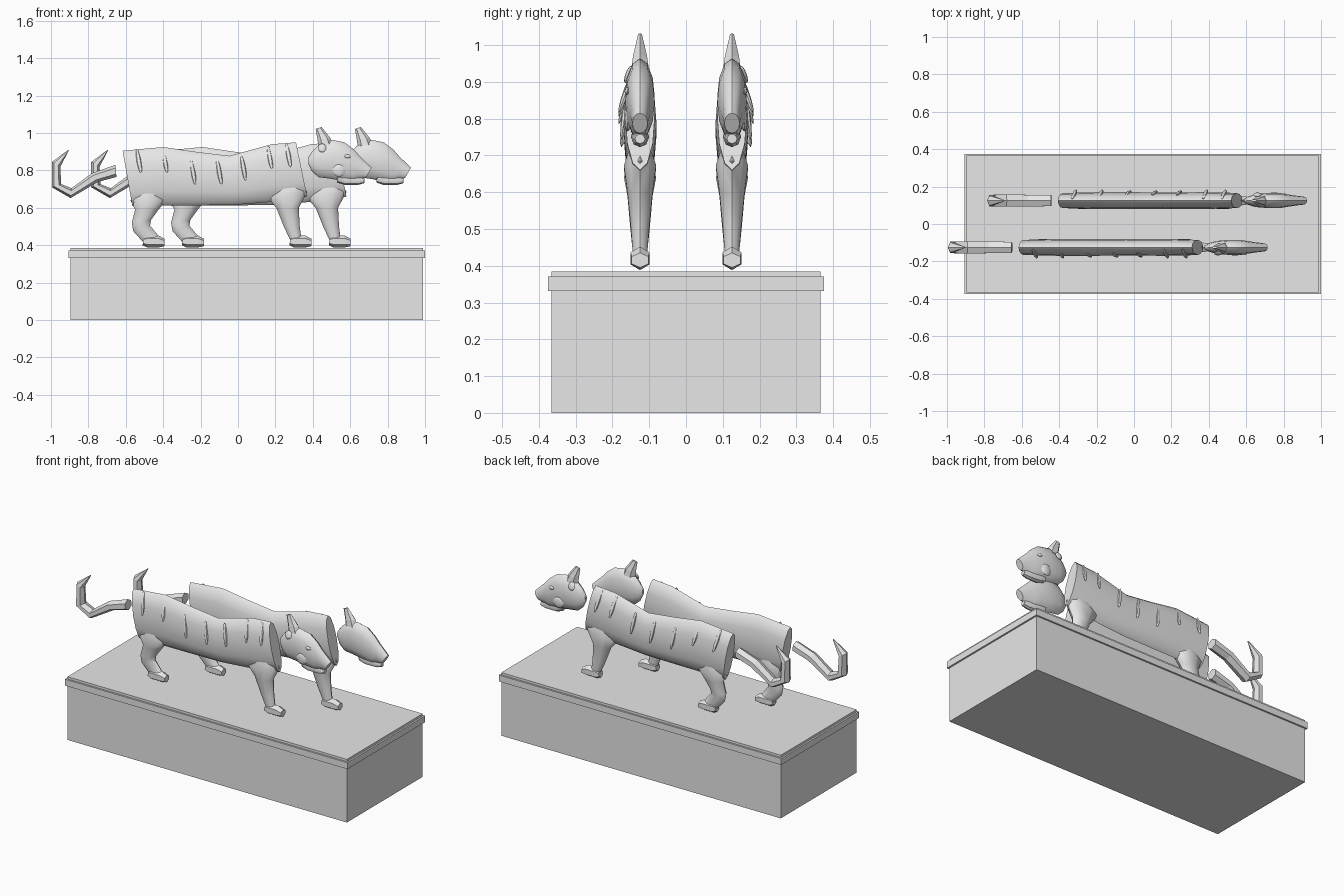
import bpy
import bmesh
from math import sin, cos, pi, radians
from mathutils import Matrix, Vector

cube = bpy.data.objects.get("Cube")
if cube:
    bpy.data.objects.remove(cube, do_unlink=True)

stone = bpy.data.materials.new("pale grey stone")
stone.use_nodes = True
stone.diffuse_color = (0.8, 0.8, 0.8, 1)
stone.node_tree.nodes["Principled BSDF"].inputs["Base Color"].default_value = (0.8, 0.8, 0.8, 1)


def finish(name, bm, smooth=None):
    bmesh.ops.recalc_face_normals(bm, faces=bm.faces)
    mesh = bpy.data.meshes.new(name)
    bm.to_mesh(mesh)
    bm.free()
    mesh.materials.append(stone)
    obj = bpy.data.objects.new(name, mesh)
    bpy.context.collection.objects.link(obj)
    if smooth:
        bpy.ops.object.select_all(action="DESELECT")
        obj.select_set(True)
        bpy.context.view_layer.objects.active = obj
        bpy.ops.object.shade_smooth_by_angle(angle=radians(smooth))
    return obj


def box(name, x0, x1, y, z0, z1):
    bm = bmesh.new()
    size = Matrix.Diagonal((x1 - x0, 2 * y, z1 - z0, 1))
    centre = Matrix.Translation(((x0 + x1) / 2, 0, (z0 + z1) / 2))
    bmesh.ops.create_cube(bm, size=1, matrix=centre @ size)
    finish(name, bm)


class Place:
    """Position of one animal: side is -1 in front, 1 behind."""
    def __init__(self, label, shift, side):
        self.label, self.shift, self.side = label, shift, side

    def finish(self, name, bm, smooth=None):
        # Parts are modelled on y = 0 with the outer flank towards +y
        for v in bm.verts:
            v.co.x += self.shift
            v.co.y = self.side * (v.co.y + 0.125)
        finish(self.label + "_" + name, bm, smooth)

    def loft(self, name, stations, sides=12, smooth=None):
        # Each station: lower x, lower z, upper x, upper z, half width
        bm = bmesh.new()
        rings = []
        for x0, z0, x1, z1, w in stations:
            low, high = Vector((x0, 0, z0)), Vector((x1, 0, z1))
            mid, half = (low + high) / 2, (high - low) / 2
            rings.append([bm.verts.new(mid + half * cos(a) + Vector((0, w * sin(a), 0)))
                          for a in (2 * pi * i / sides for i in range(sides))])
        for a, b in zip(rings, rings[1:]):
            for i in range(sides):
                j = (i + 1) % sides
                bm.faces.new((a[i], a[j], b[j], b[i]))
        bm.faces.new(rings[0])
        bm.faces.new(rings[-1])
        self.finish(name, bm, smooth)

    def pod(self, name, centre, radii, tilt=0, lean=0):
        bm = bmesh.new()
        m = (Matrix.Translation(centre) @ Matrix.Rotation(radians(lean), 4, "Y")
             @ Matrix.Rotation(radians(tilt), 4, "X") @ Matrix.Diagonal((*radii, 1)))
        bmesh.ops.create_uvsphere(bm, u_segments=8, v_segments=6, radius=1, matrix=m)
        self.finish(name, bm, 40)


def tiger(p):
    # Barrel of the body with open-looking flat ends
    p.loft("body", [
        (-.565, .61, -.617, .905, .040), (-.42, .612, -.40, .925, .045),
        (-.23, .613, -.23, .90, .045), (-.03, .615, -.045, .878, .044),
        (.16, .63, .18, .94, .045), (.37, .66, .31, .95, .040)], 12, 40)
    # Raised stripes on the outer flank
    for i, x in enumerate((-.53, -.39, -.24, -.10, .03, .17, .27)):
        z = (.85, .85, .79, .79, .81, .87, .88)[i]
        tilt = 8 if z < .83 else 20
        p.pod("stripe_%d" % (i + 1), (x, .041 if z < .83 else .034, z),
              (.012, .009, .07), tilt, -10)
    # Legs, widening into haunch and shoulder
    p.loft("hind_leg", [
        (-.52, .70, -.43, .70, .030), (-.575, .64, -.385, .64, .046),
        (-.55, .59, -.425, .59, .036), (-.568, .52, -.465, .535, .030),
        (-.56, .475, -.47, .505, .026), (-.51, .42, -.425, .45, .020)], 10, 40)
    p.loft("front_leg", [
        (.20, .72, .35, .72, .030), (.16, .65, .37, .685, .046),
        (.205, .60, .325, .60, .036), (.245, .50, .33, .50, .026),
        (.28, .425, .34, .425, .020)], 10, 40)
    # Six-sided paws
    for name, x in (("hind_paw", -.455), ("front_paw", .33)):
        p.loft(name, [(x - .055, .40, x - .05, .44, .022), (x - .03, .388, x - .03, .452, .030),
                      (x + .03, .388, x + .03, .452, .030),
                      (x + .062, .395, x + .062, .435, .026)], 6)
    # Hooked tail
    p.loft("tail", [
        (-.65, .765, -.655, .83, .034), (-.75, .738, -.78, .786, .036),
        (-.895, .652, -.89, .705, .037), (-.995, .71, -.945, .727, .036),
        (-.995, .845, -.95, .82, .030), (-.907, .91, -.904, .907, .004)], 6)
    # Head, jaw, ears and face details
    p.loft("head", [
        (.376, .835, .378, .875, .008), (.395, .795, .402, .908, .022),
        (.43, .764, .445, .948, .034), (.50, .755, .505, .963, .040),
        (.57, .74, .57, .95, .040), (.615, .735, .62, .912, .032),
        (.65, .75, .655, .872, .027), (.683, .76, .715, .815, .021)], 12, 40)
    p.loft("jaw", [(.53, .735, .53, .78, .022), (.57, .722, .57, .78, .025),
                   (.64, .722, .65, .77, .020), (.675, .732, .675, .758, .014)], 8, 40)
    p.loft("ear", [(.43, .93, .51, .935, .028), (.425, .965, .495, .972, .022),
                   (.415, 1.022, .447, 1.032, .006)], 6)
    p.pod("small_ear", (.45, .032, .92), (.022, .008, .025), 20)
    p.pod("eye", (.585, .034, .875), (.018, .008, .010))
    p.pod("cheek", (.54, .034, .80), (.035, .010, .035))


# Plinth with a projecting band just below its top
box("plinth", -.895, .99, .365, 0, .385)
box("plinth_band", -.905, 1.0, .375, .332, .371)

tiger(Place("front_tiger", 0, -1))
tiger(Place("rear_tiger", .21, 1))
